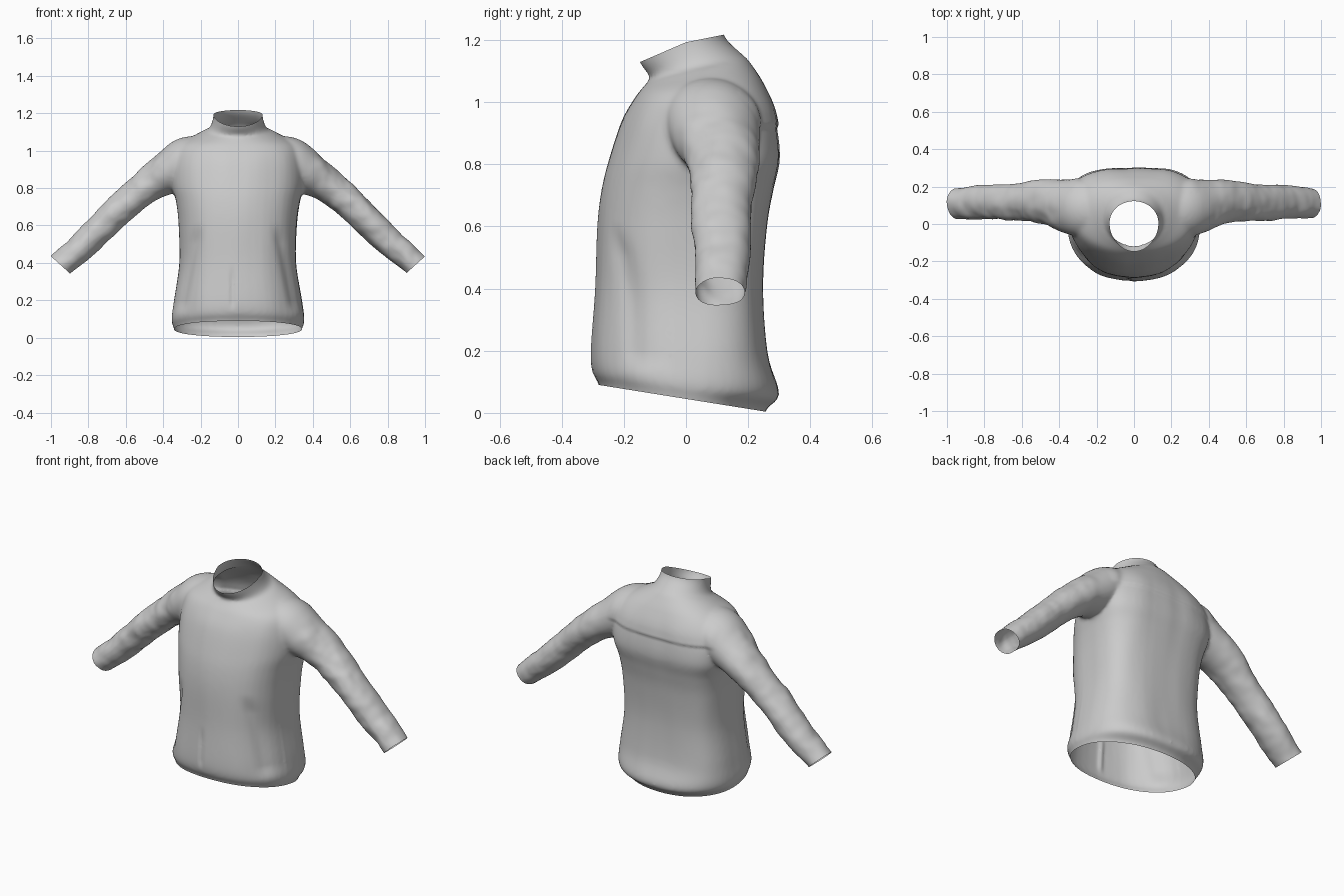
import bpy, bmesh, math
from mathutils import Vector, noise

if "Cube" in bpy.data.objects:
    bpy.data.objects.remove(bpy.data.objects["Cube"])

SIDES = 48
STEPS = 6


def spline(rows):
    """Smoothly interpolate rows of numbers (Catmull-Rom)."""
    out = []
    for i in range(len(rows) - 1):
        a, b, c, d = (rows[max(i - 1, 0)], rows[i], rows[i + 1], rows[min(i + 2, len(rows) - 1)])
        for s in range(STEPS):
            t = s / STEPS
            out.append([q + 0.5 * t * (r - p + t * (2 * p - 5 * q + 4 * r - w + t * (3 * (q - r) + w - p)))
                        for p, q, r, w in zip(a, b, c, d)])
    return out + [list(rows[-1])]


def loft(bm, rings):
    """Skin closed rings of points and cap both ends."""
    loops = [[bm.verts.new(p) for p in ring] for ring in rings]
    for a, b in zip(loops, loops[1:]):
        for i in range(SIDES):
            j = (i + 1) % SIDES
            bm.faces.new((a[i], a[j], b[j], b[i]))
    bm.faces.new(loops[0][::-1])
    bm.faces.new(loops[-1])


def power(v, p):
    return math.copysign(abs(v) ** p, v)


def torso_ring(row):
    fy, fz, by, bz, half, mid, front, back = row
    ring = []
    for i in range(SIDES):
        a = 2 * math.pi * i / SIDES
        c, s = math.cos(a), math.sin(a)
        p, reach = (back, by - mid) if s > 0 else (front, mid - fy)
        y = mid + reach * power(s, p)
        ring.append((half * power(c, p), y, fz + (bz - fz) * (y - fy) / (by - fy)))
    return ring


def sleeve_rings(rows, side):
    rings = []
    for k, (x, y, z, rp, ry) in enumerate(rows):
        a, b = rows[max(k - 1, 0)], rows[min(k + 1, len(rows) - 1)]
        d = Vector((b[0] - a[0], 0, b[2] - a[2])).normalized()
        up = Vector((-d.z, 0, d.x))
        ring = []
        for i in range(SIDES):
            t = 2 * math.pi * i / SIDES
            p = Vector((x, y, z)) + up * rp * math.sin(t) + Vector((0, ry * math.cos(t), 0))
            ring.append((p.x * side, p.y, p.z))
        rings.append(ring)
    return rings


# Body and collar: front y, front z, back y, back z, half width, y of the
# widest point, front and back squareness
torso = [
    (-.27, .00, .25, -.09, .325, 0, .9, 1),
    (-.28, .09, .255, .005, .342, 0, .9, .95),
    (-.30, .13, .30, .06, .355, 0, .9, .8),
    (-.306, .20, .262, .19, .342, 0, .9, .65),
    (-.293, .40, .247, .40, .312, 0, .9, .6),
    (-.285, .60, .262, .60, .315, 0, .9, .6),
    (-.270, .72, .283, .72, .328, .01, .9, .6),
    (-.245, .82, .302, .82, .35, .04, .9, .6),
    (-.205, .94, .288, .94, .345, .05, .9, .65),
    (-.16, 1.02, .258, 1.045, .31, .05, .9, .8),
    (-.128, 1.06, .205, 1.13, .20, .04, .95, 1),
    (-.115, 1.08, .18, 1.155, .155, .03, 1, 1),
    (-.15, 1.13, .125, 1.21, .133, .01, 1.05, 1),
    (-.165, 1.20, .11, 1.28, .13, 0, 1.05, 1),
]
# Sleeve: centre x, y, z, half thickness, half depth
sleeve = [
    (.12, .08, .985, .085, .13),
    (.26, .08, .952, .125, .15),
    (.37, .095, .885, .114, .142),
    (.50, .12, .80, .09, .118),
    (.65, .115, .668, .081, .098),
    (.80, .12, .52, .077, .092),
    (.95, .11, .39, .068, .081),
    (1.02, .11, .325, .068, .081),
]

bm = bmesh.new()
loft(bm, [torso_ring(r) for r in spline(torso)])
for side in (1, -1):
    loft(bm, sleeve_rings(spline(sleeve), side))
bmesh.ops.recalc_face_normals(bm, faces=bm.faces)
mesh = bpy.data.meshes.new("jacket_shell")
bm.to_mesh(mesh)
bm.free()
jacket = bpy.data.objects.new("jacket_shell", mesh)
bpy.context.collection.objects.link(jacket)

# Fuse body and sleeves into one skin
remesh = jacket.modifiers.new("fuse", 'REMESH')
remesh.mode = 'VOXEL'
remesh.voxel_size = 0.01
graph = bpy.context.evaluated_depsgraph_get()
fused = bpy.data.meshes.new_from_object(jacket.evaluated_get(graph))
jacket.modifiers.clear()
jacket.data = fused
fused.name = "jacket_shell"

bm = bmesh.new()
bm.from_mesh(fused)

# Keep only the outer skin
start = max(bm.verts, key=lambda v: v.co.x)
outer, stack = {start}, [start]
while stack:
    v = stack.pop()
    for e in v.link_edges:
        n = e.other_vert(v)
        if n not in outer:
            outer.add(n)
            stack.append(n)
bmesh.ops.delete(bm, geom=[v for v in bm.verts if v not in outer], context='VERTS')

for _ in range(5):
    bmesh.ops.smooth_vert(bm, verts=bm.verts, factor=0.5, use_axis_x=True, use_axis_y=True, use_axis_z=True)
bm.normal_update()


def ramp(v, low, high):
    t = min(max((v - low) / (high - low), 0), 1)
    return t * t * (3 - 2 * t)


def groove(d, width):
    return math.exp(-(d / width) ** 2)


def fold(co):
    """Cloth relief at a point, measured along the normal."""
    x, y, z = co
    ax = abs(x)
    arm = ramp(ax, .36, .5)
    crumple = noise.noise(Vector((x * 9, y * 11, z * 9))) + .5 * noise.noise(Vector((x * 19, y * 15, z * 19)))
    drape = noise.noise(Vector((x * 8, y * 7, z * 2.2 + 4)))
    low_side = .5 + .5 * ramp(.15 - y, 0, .1)
    h = arm * .01 * crumple * low_side
    h += (1 - arm) * .005 * drape * ramp(z, .02, .2) * ramp(1.08 - z, 0, .15)
    if y < -.05 and z < .62:
        # Slanted pocket creases and the zip line
        h -= .012 * groove(ax - (.31 - .22 * (z - .15)), .03) * ramp(z, .12, .2) * ramp(.62 - z, 0, .12)
        h -= .008 * groove(x + .03, .012) * ramp(z, .14, .2) * ramp(.4 - z, 0, .1)
    if y > .17:
        # Back yoke flap
        h += .008 * ramp(z, .912, .93) * ramp(1.06 - z, 0, .1) * ramp(.36 - ax, 0, .06)
    return h


moves = [(v, v.normal * fold(v.co)) for v in bm.verts]
for v, m in moves:
    v.co += m

# Open the hem, the curved collar top and the cuffs
cuts = [((0, 0, .045), (0, -.16, -1))]
cuts += [((0, 0, 1.193), (0, -slope, 1)) for slope in (.43, .2)]
cuts += [((s * .95, .11, .39), (s * .67, 0, -.74)) for s in (1, -1)]
for co, no in cuts:
    bmesh.ops.bisect_plane(bm, geom=bm.verts[:] + bm.edges[:] + bm.faces[:], dist=1e-5,
                           plane_co=co, plane_no=Vector(no).normalized(), clear_outer=True)
bm.to_mesh(fused)
bm.free()

# Plain cloth colour
cloth = bpy.data.materials.new("light_grey_cloth")
cloth.use_nodes = True
grey = (.6, .6, .6, 1)
cloth.diffuse_color = grey
cloth.node_tree.nodes["Principled BSDF"].inputs["Base Color"].default_value = grey
fused.materials.clear()
fused.materials.append(cloth)

bpy.ops.object.select_all(action='DESELECT')
jacket.select_set(True)
bpy.context.view_layer.objects.active = jacket
bpy.ops.object.shade_smooth_by_angle(angle=math.radians(45))
